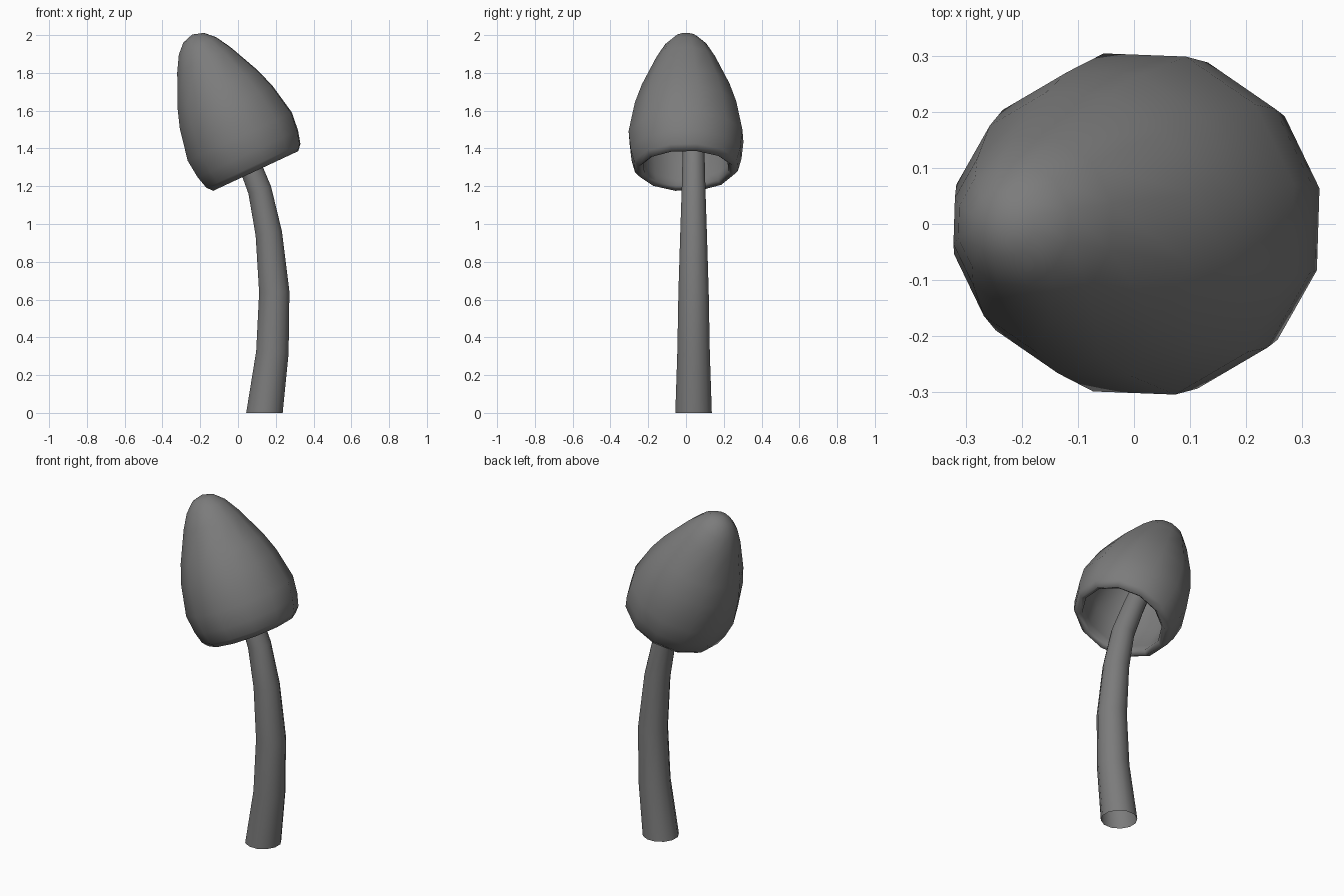
import bpy, bmesh
from math import radians, cos, sin, tau
from mathutils import Matrix, Vector

cube = bpy.data.objects.get("Cube")
if cube:
    bpy.data.objects.remove(cube, do_unlink=True)

SIDES = 12

grey = bpy.data.materials.new("mushroom_grey")
grey.use_nodes = True
colour = (0.2, 0.2, 0.2, 1)
grey.diffuse_color = colour
grey.node_tree.nodes["Principled BSDF"].inputs["Base Color"].default_value = colour


def loft(name, rings, turn=0, tip_start=None, tip_end=None):
    """Skin rings given as (centre, radius, tilt in degrees); tips close the ends."""
    bm = bmesh.new()
    loops = []
    for centre, radius, tilt in rings:
        place = Matrix.Translation(centre) @ Matrix.Rotation(radians(tilt), 4, 'Y')
        angles = [tau * i / SIDES + radians(turn) for i in range(SIDES)]
        loops.append([bm.verts.new(place @ Vector((radius * cos(a), radius * sin(a), 0)))
                      for a in angles])
    for low, high in zip(loops, loops[1:]):
        for i in range(SIDES):
            j = (i + 1) % SIDES
            bm.faces.new((low[i], low[j], high[j], high[i]))
    for tip, loop, flip in ((tip_start, loops[0], -1), (tip_end, loops[-1], 1)):
        if tip:
            point = bm.verts.new(tip)
            for i in range(SIDES):
                bm.faces.new((loop[i], loop[(i + 1) % SIDES], point)[::flip])
    mesh = bpy.data.meshes.new(name)
    bm.to_mesh(mesh)
    bm.free()
    mesh.materials.append(grey)
    obj = bpy.data.objects.new(name, mesh)
    bpy.context.collection.objects.link(obj)
    for poly in mesh.polygons:
        poly.use_smooth = True
    return obj


# Hollow bell cap: inner wall from its peak to the lip, then outer wall to the peak
TILT = -25
CAP_BASE = Vector((0.09, 0, 1.29))
axis = Matrix.Rotation(radians(TILT), 3, 'Y') @ Vector((0, 0, 1))
profile = [(0.1, 0.6), (0.2, 0.42), (0.25, 0.2), (0.24, 0.06), (0.23, 0.01),
           (0.255, -0.01), (0.282, 0.02), (0.301, 0.09), (0.312, 0.19),
           (0.278, 0.36), (0.24, 0.47), (0.16, 0.64), (0.112, 0.72), (0.062, 0.768)]
loft("cap", [(CAP_BASE + axis * s, r, TILT) for r, s in profile], 13,
     CAP_BASE + axis * 0.66, CAP_BASE + axis * 0.787)

# Curved tapering stem, open at the foot, running up inside the cap
path = [(0.14, 0, 0.1, 0), (0.182, 0.32, 0.089, 4), (0.192, 0.64, 0.083, -2),
        (0.163, 0.95, 0.073, -9), (0.115, 1.18, 0.065, -18),
        (0.04, 1.37, 0.06, -24), (-0.06, 1.6, 0.055, -24)]
loft("stem", [(Vector((x, 0.04, z)), r, t) for x, z, r, t in path], 15)
